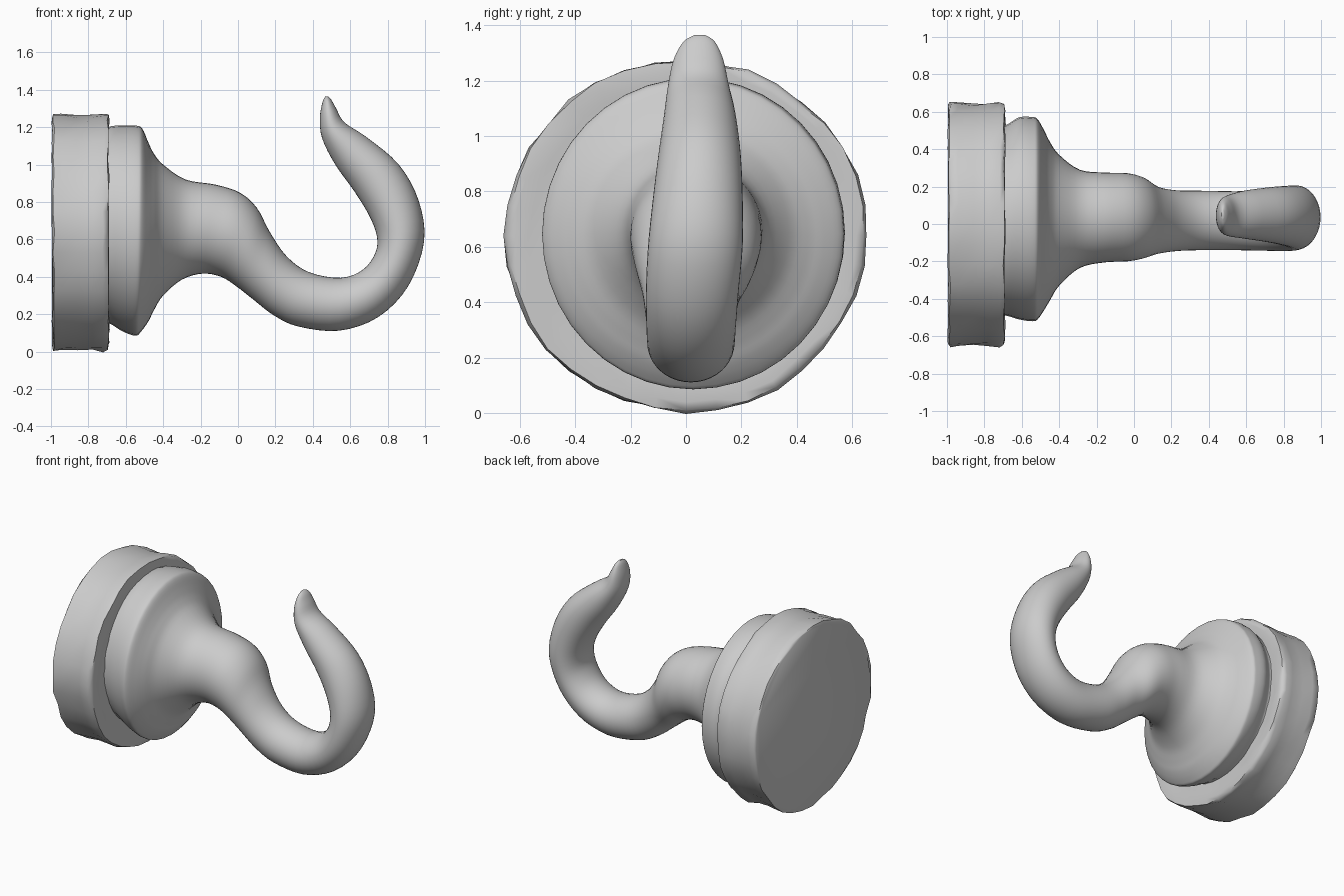
import bpy, bmesh, math, random
from mathutils import Vector

random.seed(4)


def spline(rows, steps):
    """Catmull-Rom refinement of a list of section rows."""
    out = []
    for i in range(len(rows) - 1):
        p0, p1 = rows[max(i - 1, 0)], rows[i]
        p2, p3 = rows[i + 1], rows[min(i + 2, len(rows) - 1)]
        for s in range(steps):
            t = s / steps
            out.append([0.5 * (2 * b + (c - a) * t + (2 * a - 5 * b + 4 * c - d) * t * t
                               + (3 * b - a - 3 * c + d) * t ** 3)
                        for a, b, c, d in zip(p0, p1, p2, p3)])
    out.append(list(rows[-1]))
    return out


def loft(name, rows, sides, wobble=None, angle=50):
    """Skin elliptical sections: upper x,z  lower x,z  y min,max."""
    bm = bmesh.new()
    rings = []
    for ux, uz, lx, lz, y0, y1 in rows:
        up, low = Vector((ux, 0, uz)), Vector((lx, 0, lz))
        mid, half = (up + low) / 2, (up - low) / 2
        mid.y = (y0 + y1) / 2
        ring = []
        for k in range(sides):
            a = math.tau * k / sides
            off = half * math.cos(a) + Vector((0, (y1 - y0) / 2 * math.sin(a), 0))
            if wobble:
                off *= wobble[k] * random.uniform(0.99, 1.008)
                off.x += random.uniform(-0.005, 0.005)
            ring.append(bm.verts.new(mid + off))
        rings.append(ring)
    for r, q in zip(rings, rings[1:]):
        for k in range(sides):
            j = (k + 1) % sides
            bm.faces.new((r[k], r[j], q[j], q[k]))
    bm.faces.new(rings[0])
    bm.faces.new(rings[-1])
    bmesh.ops.recalc_face_normals(bm, faces=bm.faces)
    me = bpy.data.meshes.new(name)
    bm.to_mesh(me)
    bm.free()
    ob = bpy.data.objects.new(name, me)
    bpy.context.collection.objects.link(ob)
    bpy.ops.object.select_all(action='DESELECT')
    ob.select_set(True)
    bpy.context.view_layer.objects.active = ob
    bpy.ops.object.shade_smooth_by_angle(angle=math.radians(angle))
    return ob


def disc(x, r, y=0.0, z=0.64, stretch=1.0):
    return (x, z + r, x, z - r, y - r * stretch, y + r * stretch)


# wall plate: thick disc with a rough, hand-worked rim
rim = [random.uniform(0.99, 1.008) for _ in range(36)]
plate = [(-0.992, 0.62), (-0.985, 0.634), (-0.94, 0.632), (-0.86, 0.627),
         (-0.78, 0.629), (-0.72, 0.636), (-0.695, 0.63), (-0.69, 0.60),
         (-0.695, 0.55), (-0.70, 0.48)]
loft("wall_plate", [disc(x, r, stretch=1.03) for x, r in plate], 36, rim, 55)

# raised flange that narrows into a flared neck and the curved hook
flange = [disc(-0.72, 0.515, 0.025, 0.67),
          (-0.68, 1.205, -0.685, 0.15, -0.49, 0.53),
          (-0.61, 1.21, -0.62, 0.11, -0.51, 0.57),
          (-0.54, 1.208, -0.55, 0.085, -0.52, 0.572),
          (-0.51, 1.19, -0.52, 0.105, -0.51, 0.56)]
hook = [(-0.48, 1.12, -0.48, 0.16, -0.46, 0.50),
        (-0.45, 1.06, -0.45, 0.22, -0.41, 0.44),
        (-0.40, 1.00, -0.40, 0.30, -0.33, 0.37),
        (-0.28, 0.92, -0.30, 0.385, -0.235, 0.29),
        (-0.12, 0.893, -0.19, 0.417, -0.205, 0.275),
        (0.01, 0.85, -0.09, 0.40, -0.20, 0.272),
        (0.10, 0.77, -0.01, 0.35, -0.185, 0.25),
        (0.17, 0.64, 0.08, 0.28, -0.16, 0.20),
        (0.26, 0.51, 0.19, 0.195, -0.145, 0.18),
        (0.38, 0.425, 0.32, 0.135, -0.14, 0.178),
        (0.55, 0.395, 0.54, 0.112, -0.14, 0.175),
        (0.67, 0.44, 0.75, 0.185, -0.143, 0.18),
        (0.735, 0.53, 0.91, 0.35, -0.145, 0.19),
        (0.742, 0.62, 0.995, 0.59, -0.137, 0.205),
        (0.70, 0.73, 0.965, 0.81, -0.12, 0.205),
        (0.62, 0.86, 0.86, 1.00, -0.10, 0.198),
        (0.52, 1.00, 0.69, 1.145, -0.08, 0.18),
        (0.45, 1.14, 0.57, 1.225, -0.065, 0.155),
        (0.438, 1.25, 0.525, 1.30, -0.045, 0.135),
        (0.452, 1.335, 0.50, 1.345, -0.01, 0.105),
        (0.468, 1.366, 0.482, 1.364, 0.03, 0.07)]
loft("hook_and_flange", spline(flange + hook, 4), 40, angle=60)
